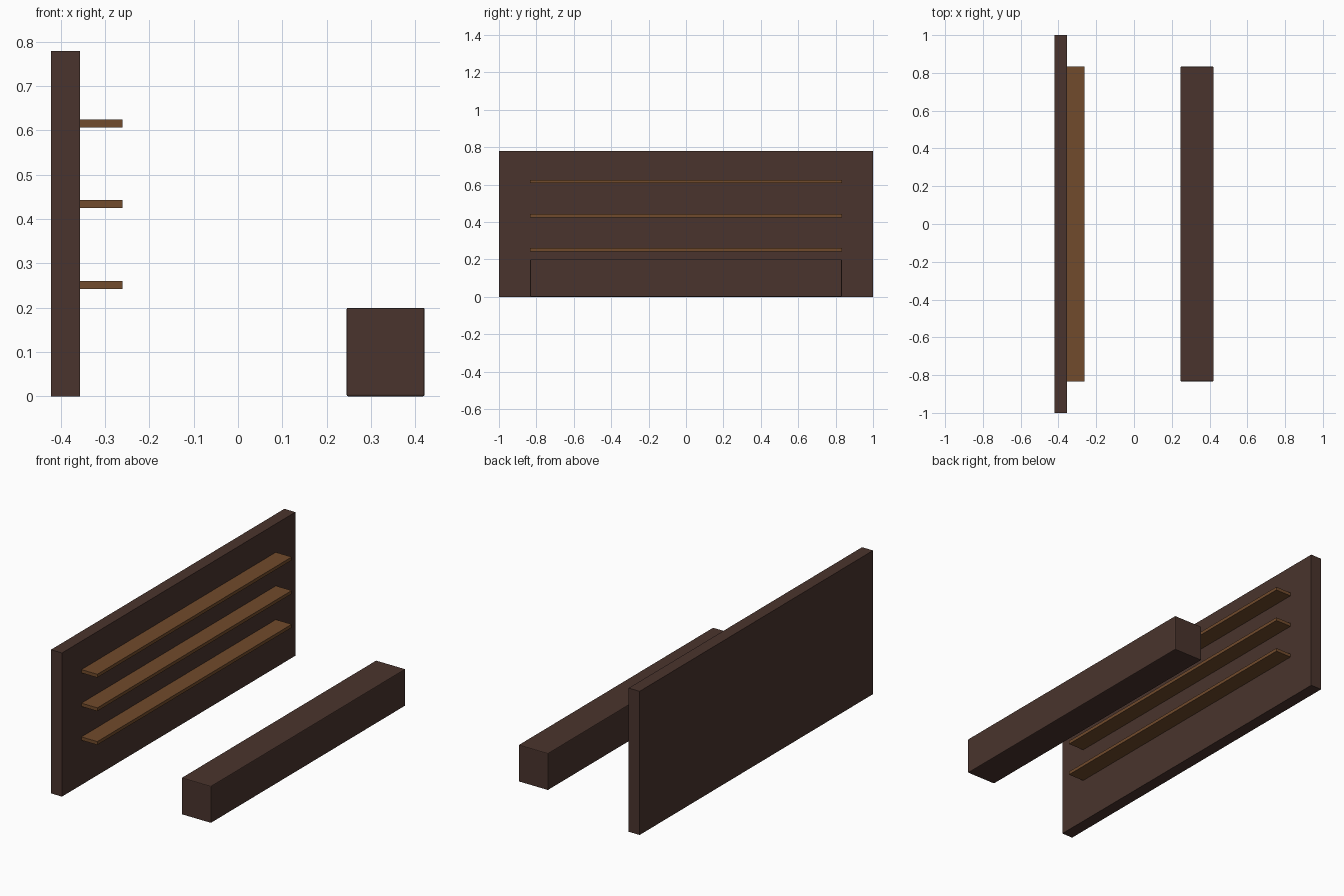
import bpy

cube = bpy.data.objects.get("Cube")
if cube:
    bpy.data.objects.remove(cube, do_unlink=True)


def make_material(name, rgb):
    mat = bpy.data.materials.new(name)
    mat.use_nodes = True
    color = (*rgb, 1.0)
    mat.diffuse_color = color
    mat.node_tree.nodes["Principled BSDF"].inputs["Base Color"].default_value = color
    return mat


def box(name, x, y, z, mat, bevel=0.0):
    """Box spanning the (min, max) pairs x, y and z."""
    spans = (x, y, z)
    bpy.ops.mesh.primitive_cube_add(size=1, location=[(a + b) / 2 for a, b in spans])
    obj = bpy.context.object
    obj.name = obj.data.name = name
    obj.scale = [b - a for a, b in spans]
    bpy.ops.object.transform_apply(location=False, rotation=False, scale=True)
    obj.data.materials.append(mat)
    if bevel:
        mod = obj.modifiers.new("soft_edges", "BEVEL")
        mod.width = bevel
        mod.segments = 2
    return obj


dark_wood = make_material("dark wood", (0.068, 0.034, 0.026))
warm_wood = make_material("warm wood", (0.165, 0.070, 0.025))

LENGTH = (-0.833, 0.833)

# Upright back panel
box("back_panel", (-0.422, -0.356), (-1, 1), (0, 0.779), dark_wood)

# Shelves fixed to the panel
for level, top in zip(("lower", "middle", "upper"), (0.26, 0.443, 0.625)):
    box(level + "_shelf", (-0.357, -0.261), LENGTH, (top - 0.018, top), warm_wood)

# Free-standing counter with slightly eased edges
box("counter", (0.245, 0.421), LENGTH, (0, 0.2), dark_wood, bevel=0.004)
